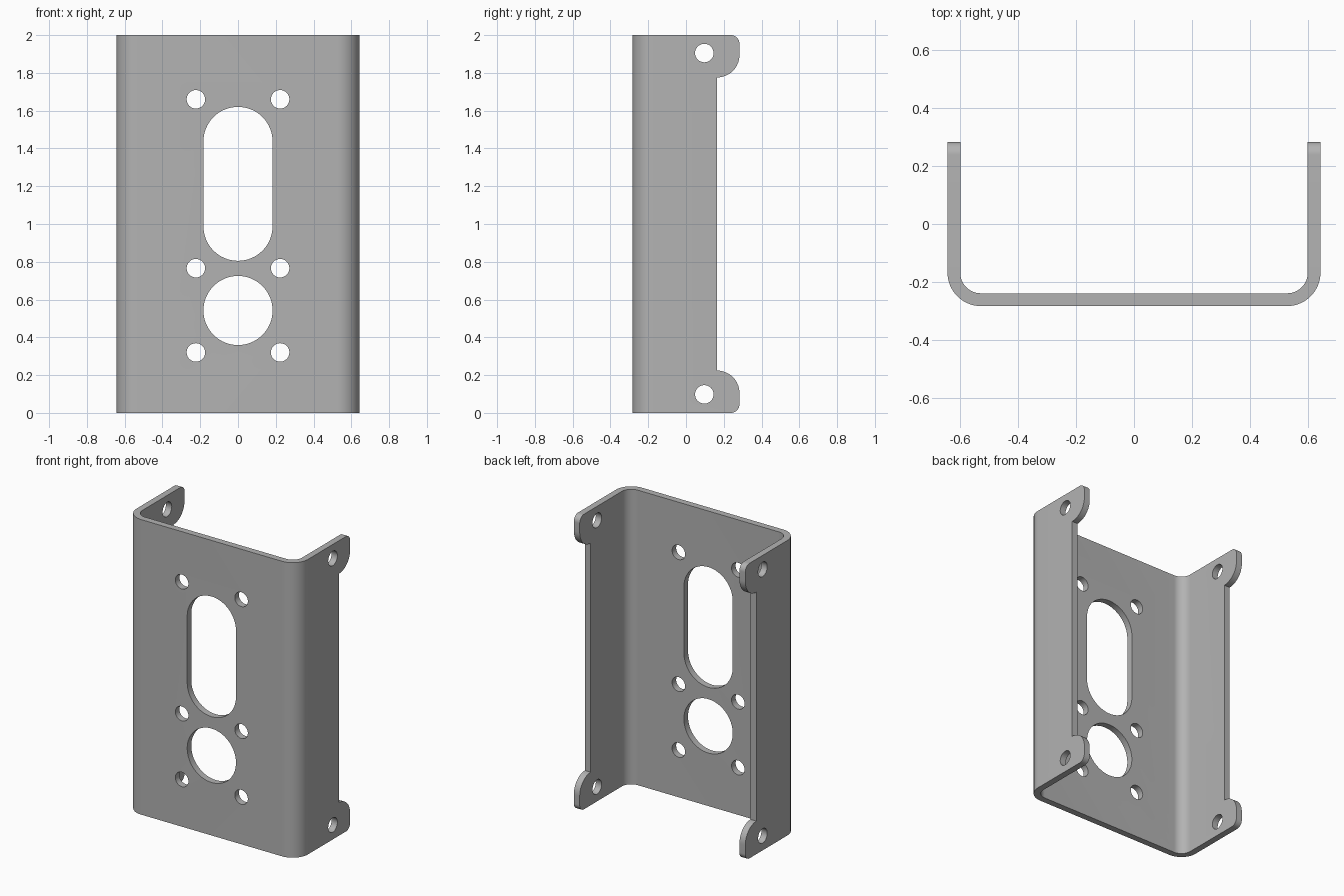
import bpy, bmesh, math
from mathutils import Vector

cube = bpy.data.objects.get("Cube")
if cube:
    bpy.data.objects.remove(cube, do_unlink=True)

steel = bpy.data.materials.new("grey steel")
steel.use_nodes = True
GREY = (0.45, 0.45, 0.45, 1)
steel.diffuse_color = GREY
steel.node_tree.nodes["Principled BSDF"].inputs["Base Color"].default_value = GREY


def arc(cx, cy, r, start, end, steps=16):
    angles = [math.radians(start + (end - start) * i / steps) for i in range(steps + 1)]
    return [(cx + r * math.cos(a), cy + r * math.sin(a)) for a in angles]


def prism(name, outline, place, depth):
    """Extrude a 2D outline; place maps (u, v) to 3D, depth is the sweep."""
    bm = bmesh.new()
    face = bm.faces.new([bm.verts.new(place(u, v)) for u, v in outline])
    swept = bmesh.ops.extrude_face_region(bm, geom=[face])["geom"]
    verts = [g for g in swept if isinstance(g, bmesh.types.BMVert)]
    bmesh.ops.translate(bm, verts=verts, vec=Vector(depth))
    bmesh.ops.recalc_face_normals(bm, faces=bm.faces)
    mesh = bpy.data.meshes.new(name)
    bm.to_mesh(mesh)
    bm.free()
    mesh.materials.append(steel)
    obj = bpy.data.objects.new(name, mesh)
    bpy.context.collection.objects.link(obj)
    return obj


def apply_boolean(target, tool, operation):
    mod = target.modifiers.new("cut", 'BOOLEAN')
    mod.object, mod.operation, mod.solver = tool, operation, 'EXACT'
    bpy.context.view_layer.objects.active = target
    bpy.ops.object.modifier_apply(modifier=mod.name)
    bpy.data.objects.remove(tool, do_unlink=True)


W, D, H = 0.643, 0.283, 2.0     # half width, half depth, height
T, R = 0.044, 0.115             # sheet thickness, outer bend radius
TAB_Y, TAB_Z = 0.165, 0.224     # flange edge, tab height
HOLE, SLOT = 0.049, 0.183       # hole radii

# Bent sheet: half of the U section, then its mirror
bx, by = W - R, R - D
outer = arc(bx, by, R, -90, 0) + [(W, D)]
inner = [(W - T, D)] + arc(bx, by, R - T, 0, -90)
section = outer + inner + [(-x, y) for x, y in reversed(inner)] + [(-x, y) for x, y in reversed(outer)]
bracket = prism("bent_bracket", section, lambda x, y: (x, y, 0), (0, 0, H))

# Flange edges: remove everything outside the tabbed side outline
tr, cr = D - TAB_Y, 0.045
tab = arc(D - cr, cr, cr, -90, 0) + arc(TAB_Y, TAB_Z - tr, tr, 0, 90)
back = D + 0.1
lower = [(back, -0.1), (D - cr, -0.1)] + tab
cut = lower + [(y, H - z) for y, z in reversed(lower)]
notch = prism("flange_notch", cut, lambda y, z: (-1, y, z), (2, 0, 0))
apply_boolean(bracket, notch, 'DIFFERENCE')

# Front plate openings: slot, round port and six screw holes
front = lambda x, z: (x, -0.5, z)
slot = arc(0, 1.437, SLOT, 0, 180, 32) + arc(0, 0.988, SLOT, 180, 360, 32)
openings = [slot, arc(0, 0.542, SLOT, 0, 360, 64)[:-1]]
openings += [arc(s * 0.223, z, HOLE, 0, 360, 32)[:-1] for s in (-1, 1) for z in (0.32, 0.766, 1.66)]
for outline in openings:
    apply_boolean(bracket, prism("opening", outline, front, (0, 0.45, 0)), 'DIFFERENCE')

# Cross holes through the tabs of both flanges
for z in (0.098, H - 0.095):
    outline = arc(0.097, z, HOLE, 0, 360, 32)[:-1]
    apply_boolean(bracket, prism("cross_hole", outline, lambda y, z: (-1, y, z), (2, 0, 0)), 'DIFFERENCE')

# Smooth bends, crisp sheet edges
bpy.ops.object.select_all(action='DESELECT')
bracket.select_set(True)
bpy.context.view_layer.objects.active = bracket
bpy.ops.object.shade_smooth_by_angle(angle=math.radians(30))
